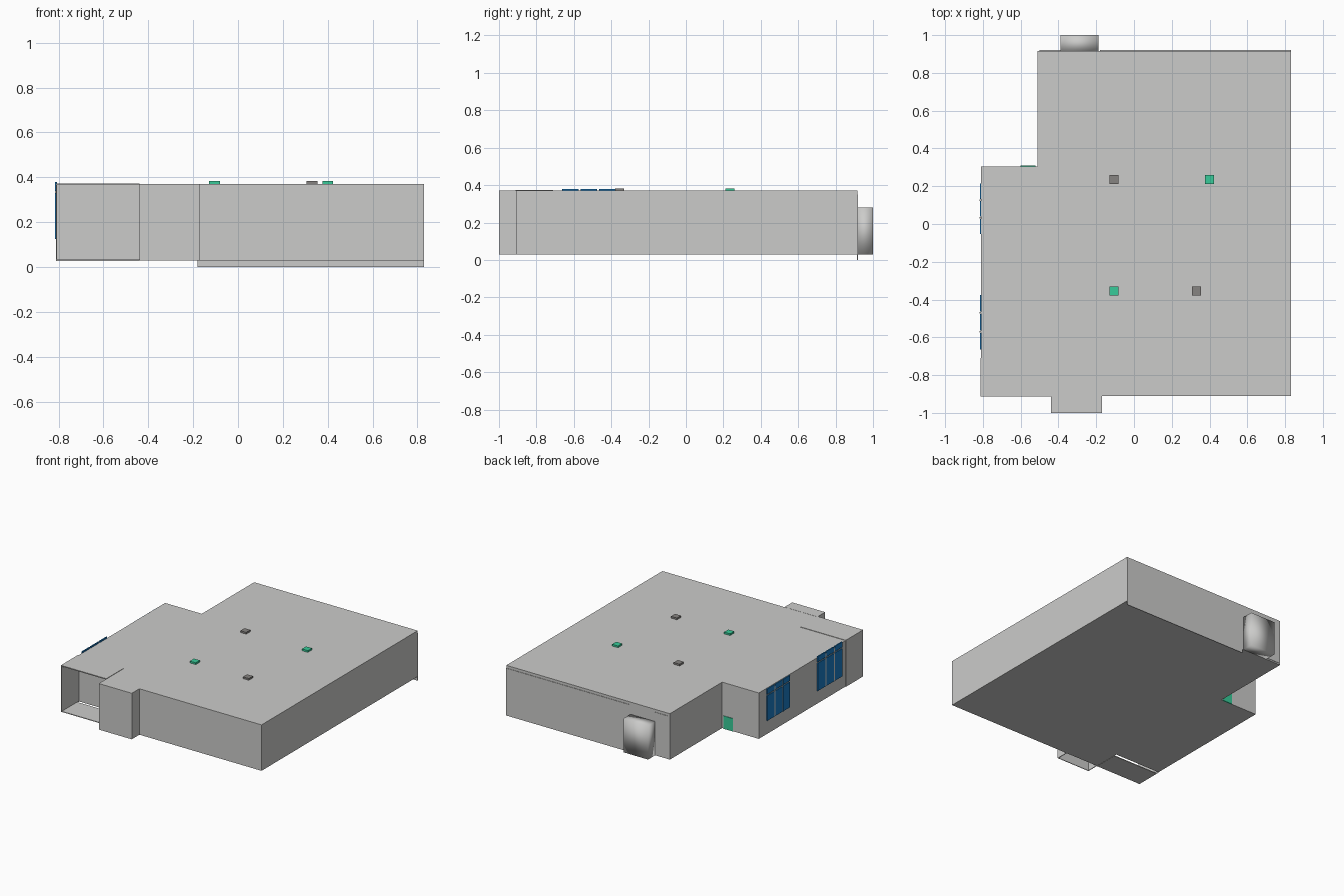
import bpy, bmesh

if "Cube" in bpy.data.objects:
    bpy.data.objects.remove(bpy.data.objects["Cube"])


def material(name, rgb):
    m = bpy.data.materials.new(name)
    m.diffuse_color = (*rgb, 1)
    m.use_nodes = True
    m.node_tree.nodes["Principled BSDF"].inputs["Base Color"].default_value = m.diffuse_color
    return m


WALL = material("pale grey", (0.60, 0.60, 0.59))
DARK = material("mid grey", (0.24, 0.23, 0.22))
GREEN = material("green", (0.04, 0.60, 0.32))
BLUE = material("window blue", (0.01, 0.20, 0.55))


def add_mesh(name, bm, mat):
    bmesh.ops.recalc_face_normals(bm, faces=bm.faces)
    me = bpy.data.meshes.new(name)
    bm.to_mesh(me)
    bm.free()
    me.materials.append(mat)
    ob = bpy.data.objects.new(name, me)
    bpy.context.collection.objects.link(ob)
    return ob


def box(name, x, y, z, mat=WALL):
    bm = bmesh.new()
    bmesh.ops.create_cube(bm, size=1)
    for v in bm.verts:
        v.co = [r[0] if c < 0 else r[1] for c, r in zip(v.co, (x, y, z))]
    return add_mesh(name, bm, mat)


def prism(name, outline, z0, z1, mat=WALL):
    bm = bmesh.new()
    base = bm.faces.new([bm.verts.new((x, y, z0)) for x, y in outline])
    top = bmesh.ops.extrude_face_region(bm, geom=[base], use_keep_orig=True)["geom"]
    for v in top:
        if isinstance(v, bmesh.types.BMVert):
            v.co.z = z1
    return add_mesh(name, bm, mat)


# main building with a notch at the back left and a bay at the front left
prism("main_building",
      [(-0.44, -0.91), (0.83, -0.91), (0.83, 0.917), (-0.51, 0.917),
       (-0.51, 0.305), (-0.81, 0.305), (-0.81, -0.71), (-0.44, -0.71)], 0.03, 0.37)

# open loading bay: roof, outer wall and floor (small slot left at the rear of the floor)
box("bay_roof", (-0.812, -0.44), (-0.912, -0.71), (0.366, 0.373))
box("bay_side_wall", (-0.812, -0.806), (-0.912, -0.71), (0.028, 0.368))
box("bay_floor", (-0.81, -0.44), (-0.91, -0.73), (0.028, 0.033))

# front porch, open underneath
box("porch_front", (-0.44, -0.17), (-1.0, -0.995), (0.03, 0.37))
for side, x in (("left", -0.44), ("right", -0.175)):
    box("porch_%s_wall" % side, (x, x + 0.005), (-0.997, -0.91), (0.03, 0.37))
box("porch_roof", (-0.44, -0.17), (-1.0, -0.91), (0.365, 0.371))

# back wall cladding, reaching down to the ground
box("back_cladding", (-0.18, 0.83), (0.915, 0.92), (0.0, 0.35))
box("back_cladding_left", (-0.50, -0.39), (0.915, 0.92), (0.04, 0.35))

# softly shaded back annexe
annexe = box("back_annexe", (-0.39, -0.188), (0.91, 1.0), (0.03, 0.28))
for p in annexe.data.polygons:
    p.use_smooth = True

# roof vents
for i, (x, y, mat) in enumerate(((-0.105, 0.235, DARK), (0.40, 0.235, GREEN),
                                 (-0.105, -0.355, GREEN), (0.33, -0.355, DARK))):
    box("roof_vent_%d" % i, (x - 0.024, x + 0.024), (y - 0.024, y + 0.024), (0.365, 0.383), mat)

# small green side door
box("side_door", (-0.60, -0.522), (0.30, 0.309), (0.03, 0.125), GREEN)

# blue window groups on the left wall: three columns, a short pane above a tall one
for g, (y_back, y_front, z_low, z_top) in enumerate(((0.22, -0.06, 0.13, 0.366),
                                                     (-0.37, -0.67, 0.125, 0.38))):
    w = (y_back - y_front) / 3
    for c in range(3):
        y1 = y_back - c * w - 0.006
        y0 = y1 - w + 0.012
        box("window_%d_%d_tall" % (g, c), (-0.816, -0.808), (y0, y1), (z_low, z_top - 0.05), BLUE)
        box("window_%d_%d_short" % (g, c), (-0.816, -0.808), (y0, y1), (z_top - 0.04, z_top), BLUE)
        # pale mullion dividing each column
        if c < 2:
            box("mullion_%d_%d" % (g, c), (-0.817, -0.808), (y0 - 0.010, y0 - 0.002),
                (z_low, z_top - 0.01))
